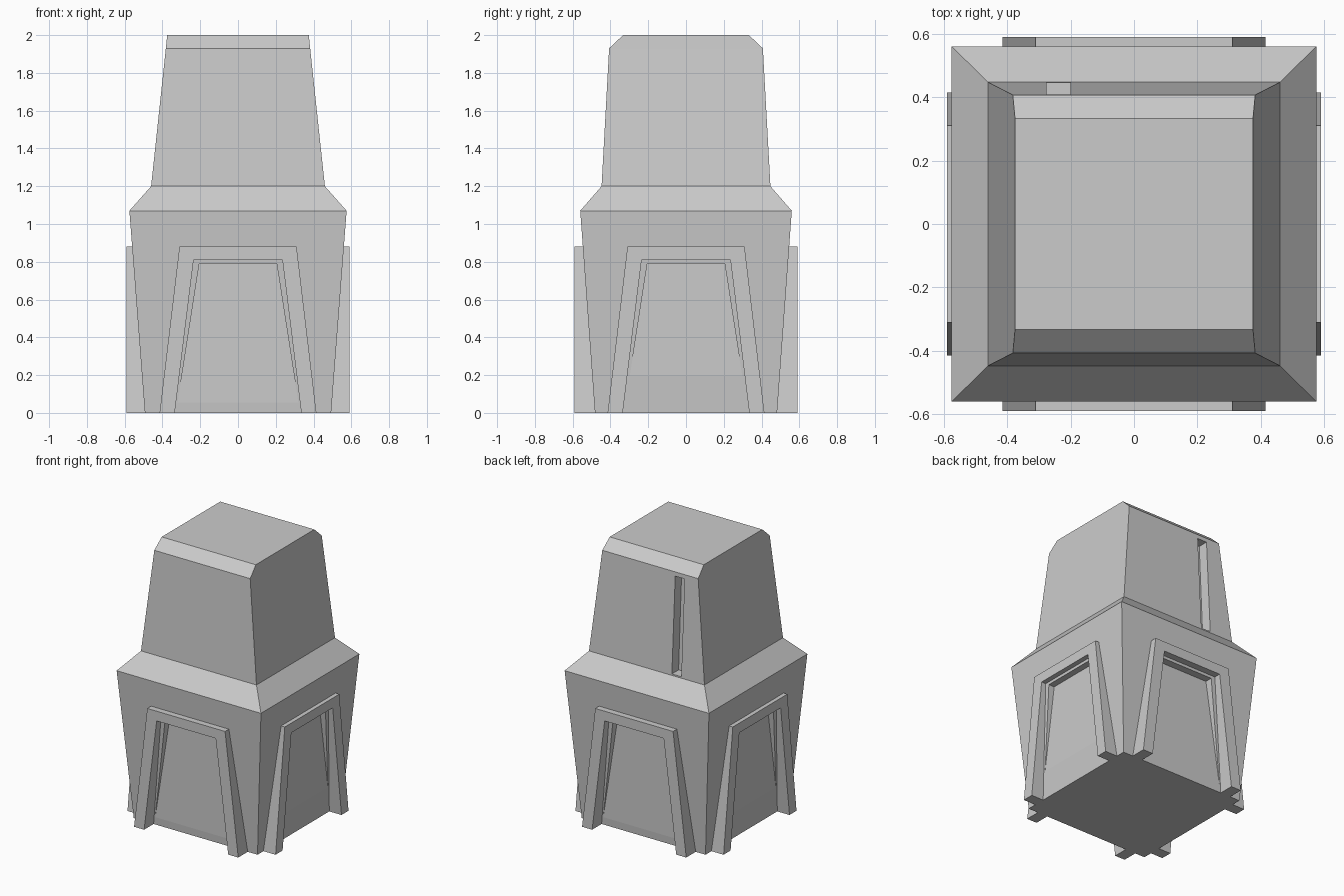
import bpy
import bmesh
from math import radians
from mathutils import Matrix

cube = bpy.data.objects.get("Cube")
if cube:
    bpy.data.objects.remove(cube, do_unlink=True)

grey = bpy.data.materials.new("plain_grey")
grey.use_nodes = True
colour = (0.6, 0.6, 0.6, 1)
grey.diffuse_color = colour
grey.node_tree.nodes["Principled BSDF"].inputs["Base Color"].default_value = colour


def make_object(name, bm):
    bmesh.ops.recalc_face_normals(bm, faces=bm.faces)
    mesh = bpy.data.meshes.new(name)
    bm.to_mesh(mesh)
    bm.free()
    mesh.materials.append(grey)
    obj = bpy.data.objects.new(name, mesh)
    bpy.context.collection.objects.link(obj)
    return obj


def loft(name, rings):
    """Stack rectangles given as (height, half width, half depth)."""
    bm = bmesh.new()
    loops = [[bm.verts.new((sx * hx, sy * hy, z))
              for sx, sy in ((-1, -1), (1, -1), (1, 1), (-1, 1))]
             for z, hx, hy in rings]
    for low, high in zip(loops, loops[1:]):
        for i in range(4):
            j = (i + 1) % 4
            bm.faces.new((low[i], low[j], high[j], high[i]))
    bm.faces.new(loops[0])
    bm.faces.new(loops[-1])
    return make_object(name, bm)


def prism(name, outline, inner, outer, angle):
    """Extrude an upright outline outwards, then turn it about z."""
    bm = bmesh.new()
    face = bm.faces.new([bm.verts.new((x, -inner, z)) for x, z in outline])
    result = bmesh.ops.extrude_face_region(bm, geom=[face])
    moved = [v for v in result["geom"] if isinstance(v, bmesh.types.BMVert)]
    bmesh.ops.translate(bm, verts=moved, vec=(0, inner - outer, 0))
    bmesh.ops.transform(bm, matrix=Matrix.Rotation(radians(angle), 4, "Z"), verts=bm.verts)
    return make_object(name, bm)


def mirrored(half):
    return half + [(-x, z) for x, z in reversed(half)]


# Tapered body with sloping shoulder and bevelled top
body = loft("body", [(0, 0.493, 0.482), (1.07, 0.575, 0.56), (1.2, 0.46, 0.447),
                     (1.93, 0.382, 0.407), (2, 0.375, 0.333)])

# Raised arch frames and upright recessed panels on all four sides
arch = mirrored([(0.335, 0), (0.415, 0), (0.31, 0.88)])
arch = [(0.335, 0), (0.415, 0), (0.31, 0.88), (-0.31, 0.88),
        (-0.415, 0), (-0.335, 0), (-0.235, 0.81), (0.235, 0.81)]
panel = mirrored([(0.32, 0.05), (0.205, 0.79)])
cutters = []
for side, angle, depth in (("front", 0, 0.486), ("left", 90, 0.508),
                           ("back", 180, 0.486), ("right", 270, 0.508)):
    prism(side + "_arch_frame", arch, 0.46, 0.59, angle)
    cutters.append(prism(side + "_recess_cutter", panel, depth, 0.8, angle))

# Narrow upright slot in the back of the upper body
slot = [(0.37, 1.21), (0.6, 1.21), (0.6, 1.9), (0.335, 1.9)]
cutters.append(prism("slot_cutter", slot, -0.275, -0.2, 90))

# Cut the recesses and the slot into the body
for cutter in cutters:
    cutter.hide_render = True
    cut = body.modifiers.new(cutter.name, "BOOLEAN")
    cut.operation = "DIFFERENCE"
    cut.solver = "EXACT"
    cut.object = cutter
graph = bpy.context.evaluated_depsgraph_get()
cut_mesh = bpy.data.meshes.new_from_object(body.evaluated_get(graph))
body.modifiers.clear()
body.data = cut_mesh
for cutter in cutters:
    bpy.data.objects.remove(cutter, do_unlink=True)
